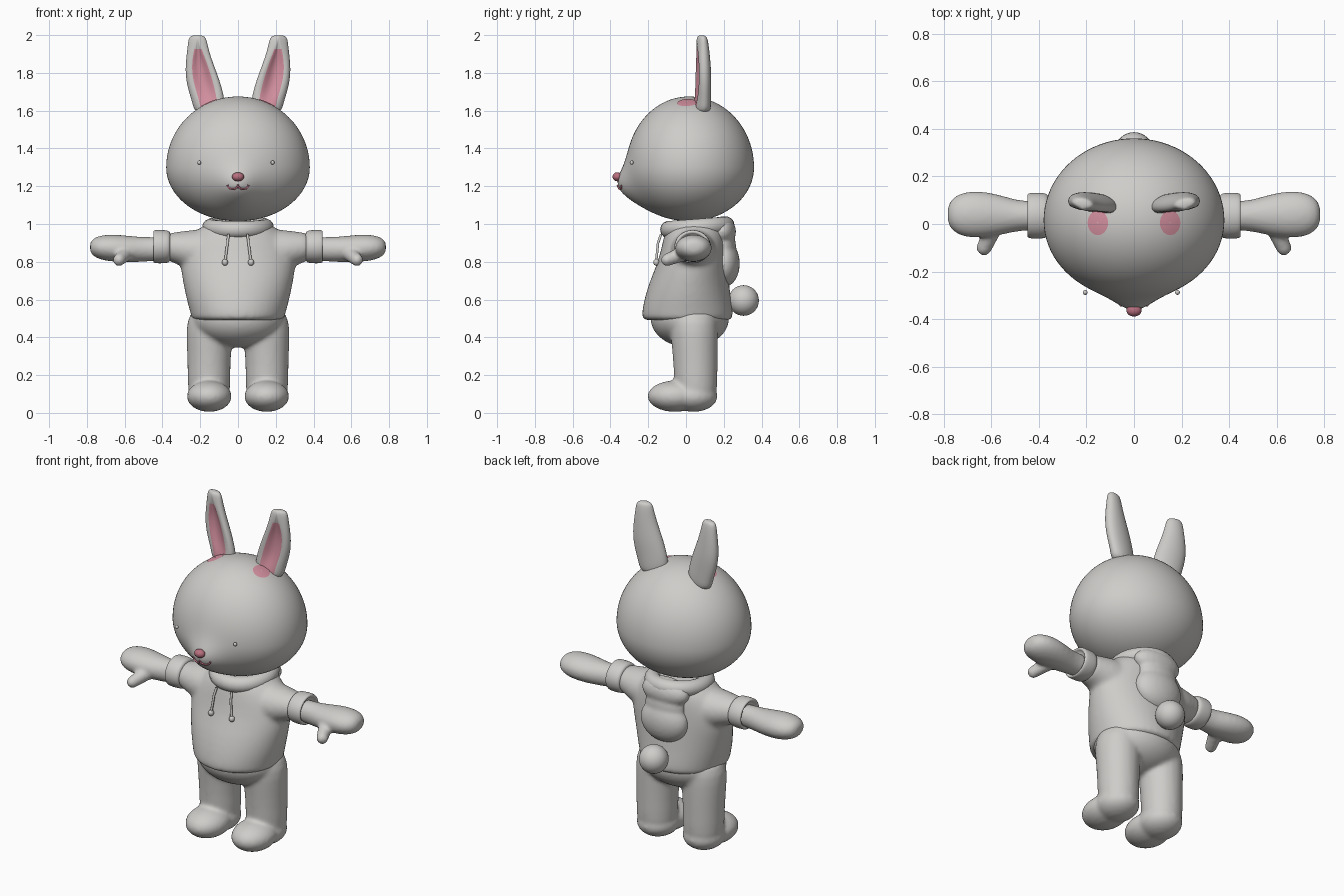
import bpy, bmesh, math
from mathutils import Matrix

cube = bpy.data.objects.get("Cube")
if cube:
    bpy.data.objects.remove(cube)


def material(name, rgb):
    m = bpy.data.materials.new(name)
    m.use_nodes = True
    m.diffuse_color = (*rgb, 1)
    m.node_tree.nodes["Principled BSDF"].inputs["Base Color"].default_value = (*rgb, 1)
    return m


GREY = material("warm grey", (0.62, 0.61, 0.59))
PINK = material("inner ear pink", (0.66, 0.28, 0.35))
ROSE = material("nose rose", (0.48, 0.16, 0.21))


def finish(name, bm, mats=(GREY,), subsurf=0, voxel=0, smooth=0):
    bmesh.ops.recalc_face_normals(bm, faces=bm.faces)
    me = bpy.data.meshes.new(name)
    for f in bm.faces:
        f.smooth = True
    bm.to_mesh(me)
    bm.free()
    for m in mats:
        me.materials.append(m)
    ob = bpy.data.objects.new(name, me)
    bpy.context.scene.collection.objects.link(ob)
    if subsurf:
        s = ob.modifiers.new("Round", "SUBSURF")
        s.levels = s.render_levels = subsurf
    if voxel:
        r = ob.modifiers.new("Fuse", "REMESH")
        r.mode, r.voxel_size, r.use_smooth_shade = "VOXEL", voxel, True
        r.adaptivity = 0
        s = ob.modifiers.new("Soften", "SMOOTH")
        s.factor, s.iterations = 0.5, smooth
    return ob


def bridge(bm, rings, caps=True):
    """Skin between closed loops of points."""
    loops = [[bm.verts.new(p) for p in r] for r in rings]
    n = len(loops[0])
    faces = []
    for a, b in zip(loops, loops[1:]):
        faces.append([bm.faces.new((a[i], a[(i + 1) % n], b[(i + 1) % n], b[i])) for i in range(n)])
    if caps:
        bm.faces.new(loops[0])
        bm.faces.new(loops[-1])
    return faces


def circle(n=20):
    return [(math.cos(2 * math.pi * i / n), math.sin(2 * math.pi * i / n)) for i in range(n)]


def loft_z(bm, rows):
    """Rows: z, centre x, half width, front y, back y."""
    bridge(bm, [[(cx + rx * c, (f + b) / 2 + (b - f) / 2 * s, z) for c, s in circle()]
                for z, cx, rx, f, b in rows])


def loft_x(bm, side, rows):
    """Rows: x, centre y, centre z, half depth, half height."""
    bridge(bm, [[(side * x, cy + ry * c, cz + rz * s) for c, s in circle()]
                for x, cy, cz, ry, rz in rows])


def ball(bm, centre, radii, seg=32):
    mat = Matrix.Translation(centre) @ Matrix.Diagonal((*radii, 1))
    bmesh.ops.create_uvsphere(bm, u_segments=seg, v_segments=seg // 2, radius=1, matrix=mat)


def ball_object(name, centre, radii, mat=GREY, seg=24):
    bm = bmesh.new()
    ball(bm, centre, radii, seg)
    return finish(name, bm, (mat,))


def tube(name, points, radius, mat):
    cu = bpy.data.curves.new(name, "CURVE")
    cu.dimensions, cu.bevel_depth, cu.bevel_resolution = "3D", radius, 2
    cu.use_fill_caps = True
    sp = cu.splines.new("POLY")
    sp.points.add(len(points) - 1)
    for p, co in zip(sp.points, points):
        p.co = (*co, 1)
    cu.materials.append(mat)
    ob = bpy.data.objects.new(name, cu)
    bpy.context.scene.collection.objects.link(ob)


# Head: egg shape with a soft muzzle bump
HX, HF, HB, HY, HZ, UP, DOWN = 0.38, 0.33, 0.345, 0.015, 1.30, 0.375, 0.285


def muzzle(x, z):
    return 0.065 * math.exp(-(x * x + (z - 1.19) ** 2) / (2 * 0.075 ** 2))


def face_y(x, z):
    dz = (z - HZ) / (UP if z > HZ else DOWN)
    return HY - HF * math.sqrt(max(0, 1 - (x / HX) ** 2 - dz * dz)) - muzzle(x, z)


def crown_z(x, y):
    dy = (y - HY) / (HF if y < HY else HB)
    return HZ + UP * math.sqrt(max(0, 1 - (x / HX) ** 2 - dy * dy))


bm = bmesh.new()
bmesh.ops.create_uvsphere(bm, u_segments=80, v_segments=56, radius=1)
for v in bm.verts:
    front = max(0, min(1, -v.co.y * 3))
    v.co.x *= HX
    v.co.z = HZ + v.co.z * (UP if v.co.z > 0 else DOWN)
    v.co.y = HY + v.co.y * (HF if v.co.y < 0 else HB) - front * muzzle(v.co.x, v.co.z)
finish("head", bm)

# Ears: z, inner x, outer x, half thickness, pink width, hollow depth
EAR = [(1.58, .085, .23, .045, .5, 0), (1.64, .065, .245, .048, .5, .01),
       (1.70, .075, .265, .048, .52, .03), (1.78, .10, .283, .05, .55, .04),
       (1.86, .132, .28, .045, .5, .035), (1.93, .155, .27, .038, .22, .015),
       (1.98, .165, .265, .03, .08, 0), (2.0, .18, .25, .02, .08, 0)]
for side, label in ((1, "left"), (-1, "right")):
    rings = []
    for z, x0, x1, ry, w, dent in EAR:
        cx, rx = (x0 + x1) / 2, (x1 - x0) / 2
        front = [-1, -0.85, -w, -w / 2, 0, w / 2, w, 0.85, 1]
        ring = []
        for k, u in enumerate(front + [0.85, 0.5, 0, -0.5, -0.85]):
            y = ry * math.sqrt(max(0, 1 - u * u))
            if k < len(front):
                y = -y + (dent * (1.2 - abs(u / w) ** 2 * 0.8) if abs(u) <= w else 0)
            ring.append((side * (cx + rx * u), 0.085 + 0.15 * rx * u + y, z))
        rings.append(ring)
    bm = bmesh.new()
    for row in bridge(bm, rings)[:5]:
        for f in row[2:6]:
            f.material_index = 1
    finish(label + "_ear", bm, (GREY, PINK), subsurf=2)

    # Pink patch running from the ear onto the crown
    bm = bmesh.new()
    rings = []
    for t in (1, 0.75, 0.5, 0.25, 0.05):
        pts = [(0.152 + 0.043 * t * c, 0.005 + 0.052 * t * s) for c, s in circle(28)]
        rings.append([(side * x, y, crown_z(x, y) + 0.003) for x, y in pts])
    bridge(bm, rings, caps=False)
    bm.faces.ensure_lookup_table()
    finish(label + "_ear_patch", bm, (PINK,))

    # Eye and half of the mouth
    ex = 0.183 if side > 0 else -0.205
    ball_object(label + "_eye", (ex, -0.288, 1.325), (0.01, 0.01, 0.011), seg=16)
    arc = [(side * (0.028 - 0.028 * math.cos(a)), 1.207 - 0.022 * math.sin(a))
           for a in [math.pi * i / 10 for i in range(11)]]
    tube(label + "_mouth", [(x, face_y(x, z) - 0.002, z) for x, z in arc], 0.005, ROSE)

    # Arm and mitten hand with thumb
    bm = bmesh.new()
    loft_x(bm, side, [(.36, .035, .868, .06, .06), (.44, .035, .868, .062, .064),
                      (.50, .035, .865, .067, .066), (.57, .038, .867, .088, .07),
                      (.65, .04, .872, .101, .074), (.72, .04, .875, .096, .068),
                      (.765, .04, .877, .07, .05), (.785, .04, .877, .035, .025)])
    for i in range(9):
        t = i / 8
        r = 0.042 - 0.008 * t
        ball(bm, (side * (.59 + .04 * t), -.01 - .09 * t, .845 - .035 * t), (r, r, r), 16)
    finish(label + "_arm", bm, subsurf=1, voxel=0.01, smooth=5)

    # Folded cuff
    bm = bmesh.new()
    loft_x(bm, side, [(.355, .035, .88, .07, .065), (.362, .035, .88, .092, .084),
                      (.385, .035, .88, .098, .089), (.435, .035, .88, .098, .09),
                      (.45, .035, .88, .092, .085), (.448, .035, .878, .078, .072),
                      (.425, .035, .878, .07, .066)])
    finish(label + "_cuff", bm, subsurf=2)

    # Drawstring with end bead
    tube(label + "_drawstring", [(side * .05, -.132, .945), (side * .056, -.148, .90),
                                 (side * .068, -.158, .80)], 0.007, GREY)
    ball_object(label + "_drawstring_bead", (side * .069, -.157, .797), (.016, .016, .018), seg=16)

ball_object("nose", (0, -0.363, 1.25), (0.032, 0.026, 0.024), ROSE)

# Hoodie: torso and sleeves fused together
bm = bmesh.new()
loft_z(bm, [(.488, 0, .235, -.215, .235), (.495, 0, .25, -.235, .25), (.53, 0, .255, -.238, .253),
            (.60, 0, .277, -.225, .242), (.70, 0, .297, -.195, .23), (.80, 0, .315, -.15, .22),
            (.90, 0, .29, -.127, .215), (.97, 0, .22, -.11, .21), (1.02, 0, .15, -.08, .19)])
for side in (1, -1):
    loft_x(bm, side, [(.08, .04, .84, .13, .13), (.2, .04, .855, .125, .12), (.28, .037, .865, .11, .1),
                      (.34, .035, .876, .09, .08), (.39, .035, .878, .082, .075)])
finish("hoodie", bm, subsurf=1, voxel=0.012, smooth=10)

# Rolled hood collar
bm = bmesh.new()
rings = []
for c, s in circle(32):
    rings.append([((.145 + .045 * a) * c, .06 + (.152 + .045 * a) * s, .982 + .012 * s + .046 * b)
                  for a, b in circle(14)])
bridge(bm, rings + rings[:1], caps=False)
bmesh.ops.remove_doubles(bm, verts=bm.verts, dist=1e-5)
finish("hood_collar", bm)

# Hood hanging down the back
bm = bmesh.new()
ball(bm, (0, .19, .96), (.15, .075, .08))
ball(bm, (0, .195, .88), (.125, .07, .1))
ball(bm, (0, .2, .79), (.15, .085, .125))
finish("hood_back", bm, voxel=0.01, smooth=8)

# Hips, legs and feet fused together
bm = bmesh.new()
ball(bm, (0, .02, .5), (.25, .21, .155))
for side in (1, -1):
    loft_z(bm, [(.06, side * .153, .10, -.04, .155), (.12, side * .153, .115, -.065, .168),
                (.25, side * .154, .114, -.066, .168), (.38, side * .152, .122, -.08, .17),
                (.48, side * .146, .13, -.09, .17), (.56, side * .13, .11, -.08, .16)])
    ball(bm, (side * .152, -.06, .088), (.12, .145, .083))
    ball(bm, (side * .152, .04, .088), (.118, .128, .083))
finish("legs", bm, subsurf=1, voxel=0.011, smooth=8)

ball_object("tail", (0, .305, .595), (.081, .081, .081), seg=32)
